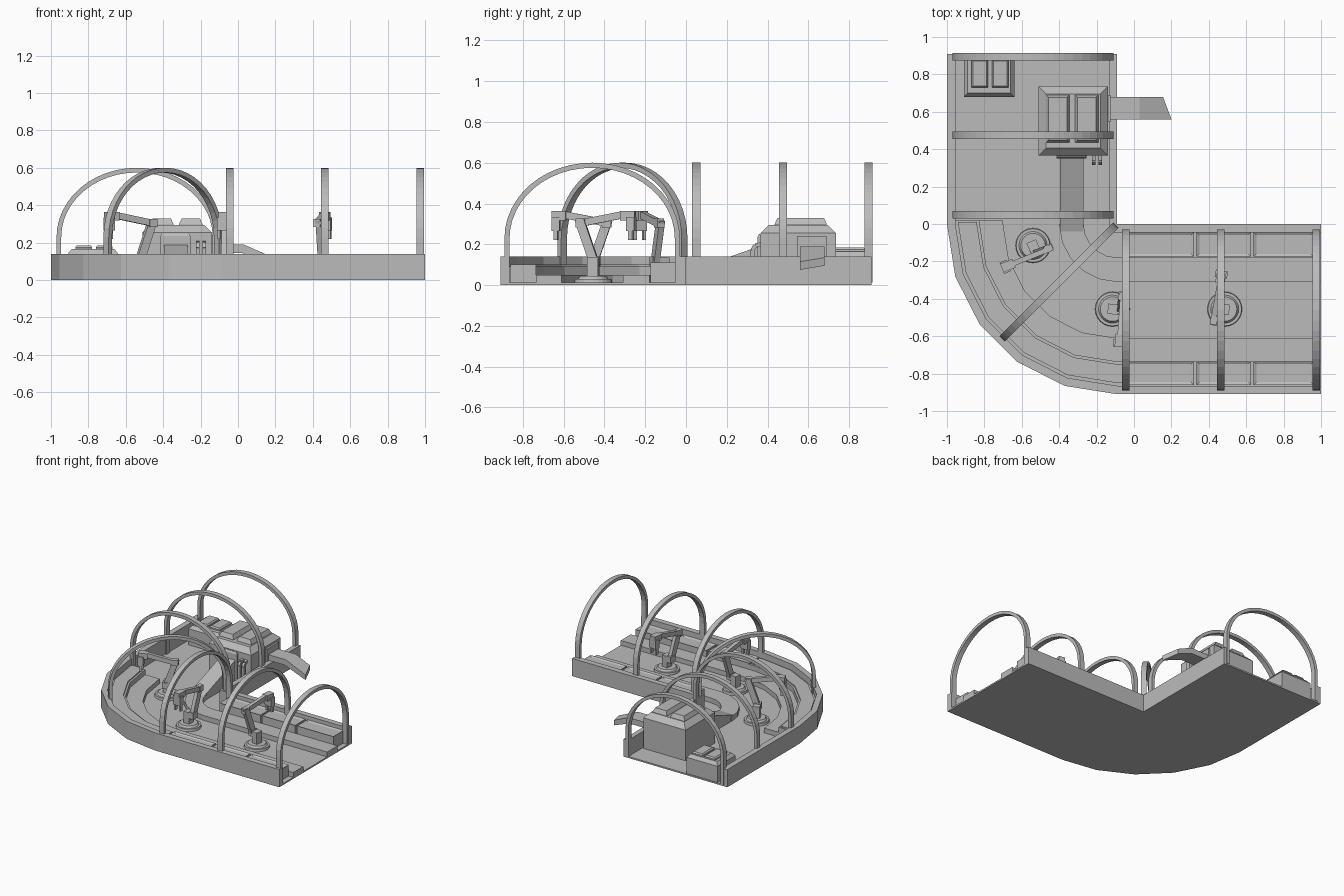
import bpy, bmesh, math
from mathutils import Vector, Matrix

cube = bpy.data.objects.get("Cube")
if cube:
    bpy.data.objects.remove(cube)

grey = bpy.data.materials.new("plain_grey")
grey.use_nodes = True
grey.diffuse_color = (0.5, 0.5, 0.5, 1)
grey.node_tree.nodes["Principled BSDF"].inputs["Base Color"].default_value = (0.5, 0.5, 0.5, 1)

CX = -0.09      # pivot of the bend, at y = 0
END = 0.91      # leg width and far end
FLOOR = 0.012


def finish(name, bm):
    bmesh.ops.remove_doubles(bm, verts=bm.verts, dist=1e-5)
    bmesh.ops.recalc_face_normals(bm, faces=bm.faces)
    mesh = bpy.data.meshes.new(name)
    bm.to_mesh(mesh)
    bm.free()
    mesh.materials.append(grey)
    obj = bpy.data.objects.new(name, mesh)
    bpy.context.collection.objects.link(obj)
    return obj


def skin(name, rings):
    """Loft closed rings of points and cap both ends."""
    bm = bmesh.new()
    loops = [[bm.verts.new(p) for p in ring] for ring in rings]
    n = len(loops[0])
    for a, b in zip(loops, loops[1:]):
        for i in range(n):
            j = (i + 1) % n
            bm.faces.new((a[i], a[j], b[j], b[i]))
    bm.faces.new(loops[0])
    bm.faces.new(loops[-1])
    return finish(name, bm)


def sweep(name, r0, r1, z0, z1, y_start=0.0, x_end=CX):
    """Rectangular section carried along the bend, with optional straight legs."""
    def ring(place):
        return [(*place(r), z) for r, z in ((r0, z0), (r1, z0), (r1, z1), (r0, z1))]
    rings = []
    if y_start > 0:
        rings.append(ring(lambda r: (CX - r, y_start)))
    for i in range(6):
        a = math.radians(18 * i)
        rings.append(ring(lambda r: (CX - r * math.cos(a), -r * math.sin(a))))
    if x_end > CX:
        rings.append(ring(lambda r: (x_end, -r)))
    return skin(name, rings)


def block(name, x0, x1, y0, y1, z0, z1, chamfer=0.0, drop=0.0):
    """Box whose top edge can be sloped inwards."""
    def rect(z, c):
        return [(x0 + c, y0 + c, z), (x1 - c, y0 + c, z), (x1 - c, y1 - c, z), (x0 + c, y1 - c, z)]
    rings = [rect(z0, 0), rect(z1 - drop, 0)]
    if chamfer:
        rings.append(rect(z1, chamfer))
    return skin(name, rings)


def inset_block(name, *size, rim=0.014, depth=0.008):
    """Box with a recessed top panel."""
    obj = block(name, *size)
    bm = bmesh.new()
    bm.from_mesh(obj.data)
    bm.normal_update()
    top = [f for f in bm.faces if f.normal.z > 0.9]
    bmesh.ops.inset_region(bm, faces=top, thickness=rim, use_even_offset=True)
    bmesh.ops.translate(bm, verts=top[0].verts, vec=(0, 0, -depth))
    bm.to_mesh(obj.data)
    bm.free()
    return obj


def arch(name, x, y, angle):
    """Hoop standing on a radial line that starts at (x, y)."""
    out = Vector((math.cos(angle), math.sin(angle), 0))
    side = Vector((-out.y, out.x, 0)) * 0.02
    path = [(-1.0, 0.0)] + [(-math.cos(math.pi * i / 24), math.sin(math.pi * i / 24)) for i in range(25)] + [(1.0, 0.0)]
    rings = []
    for k, (c, s) in enumerate(path):
        leg = k in (0, len(path) - 1)
        ring = []
        for w, h, sgn in ((0.43, 0.37, -1), (0.43, 0.37, 1), (0.405, 0.345, 1), (0.405, 0.345, -1)):
            p = Vector((x, y, FLOOR if leg else 0.23 + h * s)) + out * (0.44 + w * c) + side * sgn
            ring.append(p)
        rings.append(ring)
    return skin(name, rings)


def beam(name, a, b, width, height, across):
    """Square bar between two points."""
    a, b = Vector(a), Vector(b)
    up = (b - a).normalized().cross(across).normalized() * height / 2
    w = across * width / 2
    return skin(name, [[p + w + up, p - w + up, p - w - up, p + w - up] for p in (a, b)])


def cylinder(name, x, y, z0, z1, r0, r1):
    bm = bmesh.new()
    bmesh.ops.create_cone(bm, cap_ends=True, segments=24, radius1=r0, radius2=r1, depth=z1 - z0,
                          matrix=Matrix.Translation((x, y, (z0 + z1) / 2)))
    return finish(name, bm)


# Floor, walls and stepped strips
sweep("floor", 0, END, 0, FLOOR, END, 1)
sweep("outer_wall", 0.865, END, 0, 0.14, END, 1)
block("inner_wall_back", CX - 0.04, CX, 0, END, 0, 0.14)
block("inner_wall_side", CX - 0.04, 1, -0.045, 0, 0, 0.14)
sweep("inner_track", 0.18, 0.31, 0, 0.05, 0, 1)
sweep("outer_track", 0.61, 0.735, 0, 0.05, 0.02, 1)
sweep("curved_bench", 0.735, 0.865, 0, 0.09, 0.02, -0.04)
sweep("curved_bench_panel", 0.75, 0.85, 0.09, 0.1, 0.01, -0.05)

# Rows of bench panels on both sides of the long leg
for i, (x0, x1) in enumerate(((-0.04, 0.32), (0.335, 0.625), (0.64, 0.96))):
    inset_block(f"outer_bench_{i}", x0, x1, -0.86, -0.735, 0, 0.1)
    inset_block(f"inner_bench_{i}", x0, x1, -0.175, -0.045, 0, 0.11)

# Hoops over both legs and the bend
for i, y in enumerate((0.895, 0.475, 0.05)):
    arch(f"back_arch_{i}", CX - 0.01, y, math.pi)
for i, x in enumerate((-0.045, 0.465, 0.975)):
    arch(f"side_arch_{i}", x, -0.02, -math.pi / 2)
arch("corner_arch", CX, 0, math.radians(225))

# Large machine with roof panels and gate
block("machine_body", -0.51, -0.14, 0.365, 0.735, 0, 0.295, 0.04, 0.04)
for i, x in enumerate((-0.47, -0.315)):
    block(f"machine_roof_panel_{i}", x, x + 0.125, 0.435, 0.69, 0.28, 0.33, 0.014, 0.03)
block("machine_gate", -0.415, -0.255, 0.35, 0.37, 0, 0.25, 0.008, 0.015)
skin("machine_ramp", [[(x, 0.36, 0), (x, 0.36, 0.19), (x, -0.04, 0.05), (x, -0.04, 0)]
                      for x in (-0.395, -0.27)])
for i, x in enumerate((-0.215, -0.18)):
    cross = Vector((1, 0, 0))
    bend = [(x, 0.37, 0.2), (x, 0.34, 0.195), (x, 0.325, 0.17), (x, 0.325, FLOOR)]
    for j, (a, b) in enumerate(zip(bend, bend[1:])):
        beam(f"machine_pipe_{i}_{j}", a, b, 0.02, 0.02, cross)

# Output chute over the inner wall
block("chute_housing", -0.15, -0.125, 0.545, 0.69, 0.12, 0.24)
skin("chute", [[(-0.14, y, 0.19), (0.03, y, 0.19), (tip, y, low + 0.04), (tip, y, low),
                (0.02, y, 0.145), (-0.14, y, 0.145)]
               for y, tip, low in ((0.56, 0.2, 0.075), (0.68, 0.155, 0.095))])

# Small cabinet in the back corner
block("cabinet_body", -0.91, -0.64, 0.68, 0.905, 0, 0.165, 0.02, 0.025)
for i, x in enumerate((-0.87, -0.76)):
    block(f"cabinet_panel_{i}", x, x + 0.09, 0.73, 0.88, 0.16, 0.185, 0.008, 0.01)


def robot(name, x, y, angle):
    """Turntable, leaning arm, forearm and hanging gripper."""
    d = Vector((math.cos(angle), math.sin(angle), 0))
    side = Vector((-d.y, d.x, 0))

    def at(r, s, z):
        return Vector((x, y, z)) + d * r + side * s
    cylinder(name + "_base", x, y, 0, 0.03, 0.095, 0.09)
    cylinder(name + "_turntable", x, y, 0.03, 0.045, 0.075, 0.065)
    beam(name + "_column", at(0, 0, 0.04), at(0, 0, 0.135), 0.05, 0.055, side)
    beam(name + "_upper_arm", at(0.005, 0.04, 0.09), at(-0.075, 0.04, 0.32), 0.03, 0.045, side)
    beam(name + "_shoulder", at(0, 0.02, 0.115), at(0, 0.06, 0.115), 0.05, 0.05, d)
    beam(name + "_elbow", at(-0.07, 0.03, 0.305), at(-0.07, 0.065, 0.305), 0.045, 0.045, d)
    beam(name + "_forearm", at(-0.09, 0.05, 0.3), at(0.14, 0.05, 0.345), 0.028, 0.035, side)
    beam(name + "_wrist", at(0.13, 0.05, 0.34), at(0.2, 0.05, 0.34), 0.05, 0.045, side)
    beam(name + "_hand", at(0.18, 0.05, 0.335), at(0.18, 0.05, 0.265), 0.065, 0.04, side)
    for i, s in enumerate((0.026, 0.074)):
        beam(f"{name}_finger_{i}", at(0.18, s, 0.27), at(0.18, s, 0.22), 0.014, 0.02, side)


# Three robots along the line
for i, (x, y, deg) in enumerate(((-0.54, -0.115, 202), (-0.115, -0.455, 266), (0.485, -0.455, 80))):
    robot(f"robot_{i}", x, y, math.radians(deg))
